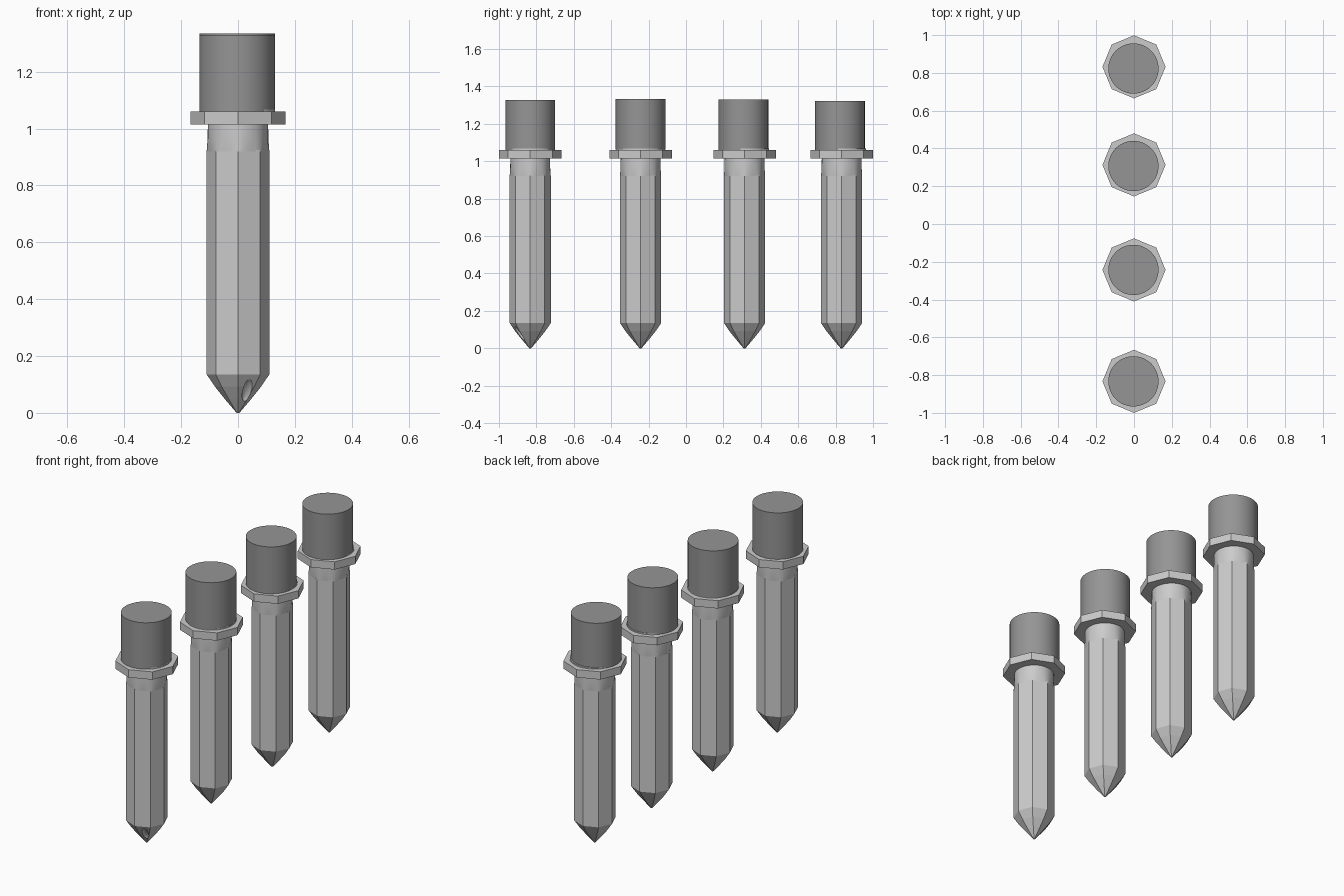
import bpy, bmesh, math
from mathutils import Vector

if "Cube" in bpy.data.objects:
    bpy.data.objects.remove(bpy.data.objects["Cube"])

dark = bpy.data.materials.new("dark_grey")
dark.diffuse_color = (0.3, 0.3, 0.3, 1)
dark.use_nodes = True
dark.node_tree.nodes["Principled BSDF"].inputs["Base Color"].default_value = dark.diffuse_color


def ring(sides, radius, z, steps=None):
    """Points of a regular polygon, optionally resampled along its edges."""
    pts = [Vector((radius * math.cos(2 * math.pi * i / sides),
                   radius * math.sin(2 * math.pi * i / sides), z)) for i in range(sides)]
    if steps:
        pts = [pts[i].lerp(pts[(i + 1) % sides], k / steps)
               for i in range(sides) for k in range(steps)]
    return pts


def loft(name, rings, location, material=None, smooth=False):
    """Skin a stack of equal-count rings and cap both ends."""
    bm = bmesh.new()
    loops = [[bm.verts.new(p) for p in r] for r in rings]
    for a, b in zip(loops, loops[1:]):
        for i in range(len(a)):
            j = (i + 1) % len(a)
            bm.faces.new((a[i], a[j], b[j], b[i]))
    bm.faces.new(loops[0][::-1])
    bm.faces.new(loops[-1])
    bmesh.ops.recalc_face_normals(bm, faces=bm.faces)
    mesh = bpy.data.meshes.new(name)
    bm.to_mesh(mesh)
    bm.free()
    ob = bpy.data.objects.new(name, mesh)
    bpy.context.collection.objects.link(ob)
    ob.location = location
    if material:
        mesh.materials.append(material)
    if smooth:
        bpy.ops.object.select_all(action='DESELECT')
        ob.select_set(True)
        bpy.context.view_layer.objects.active = ob
        bpy.ops.object.shade_smooth_by_angle(angle=math.radians(30))
    return ob


# bolt y, head y, head bottom z, head top z
bolts = [(-0.833, -0.833, 1.055, 1.328), (-0.243, -0.243, 1.064, 1.334),
         (0.313, 0.307, 1.058, 1.331), (0.832, 0.823, 1.052, 1.323)]
shafts = []
for n, (y, hy, z0, z1) in enumerate(bolts, 1):
    # octagonal shaft with a pointed, slightly bulged tip
    profile = [(0.005, 0), (0.045, 0.047), (0.081, 0.092), (0.110, 0.135), (0.110, 0.925)]
    shafts.append(loft(f"shaft_{n}", [ring(8, r, z) for r, z in profile], (0, y, 0)))
    # neck blending from octagon to round
    loft(f"neck_{n}", [ring(8, 0.110, 0.92, 5), ring(40, 0.107, 0.965),
                       ring(40, 0.106, 1.02)], (0, y, 0), smooth=True)
    # octagonal collar and the round seat on it
    loft(f"collar_{n}", [ring(8, 0.167, 1.015), ring(8, 0.167, 1.06)], (0, y, 0))
    loft(f"seat_{n}", [ring(48, 0.131, 1.05), ring(48, 0.131, 1.067)], (0, y, 0), smooth=True)
    # dark cylindrical head
    loft(f"head_{n}", [ring(48, 0.133, z0), ring(48, 0.133, z1)],
         (-0.003, hy, 0), dark, smooth=True)

# small dent in the tip of the front bolt
bpy.ops.mesh.primitive_uv_sphere_add(segments=20, ring_count=12, radius=1)
cutter = bpy.context.object
cutter.name = "dent_cutter"
cutter.scale = (0.018, 0.014, 0.05)
cutter.location = (0.034, -0.833 - 0.06, 0.078)
cutter.rotation_euler = (math.radians(34), math.radians(14), 0)
cutter.hide_render = True
cutter.hide_viewport = True
mod = shafts[0].modifiers.new("dent", 'BOOLEAN')
mod.operation = 'DIFFERENCE'
mod.solver = 'EXACT'
mod.object = cutter
